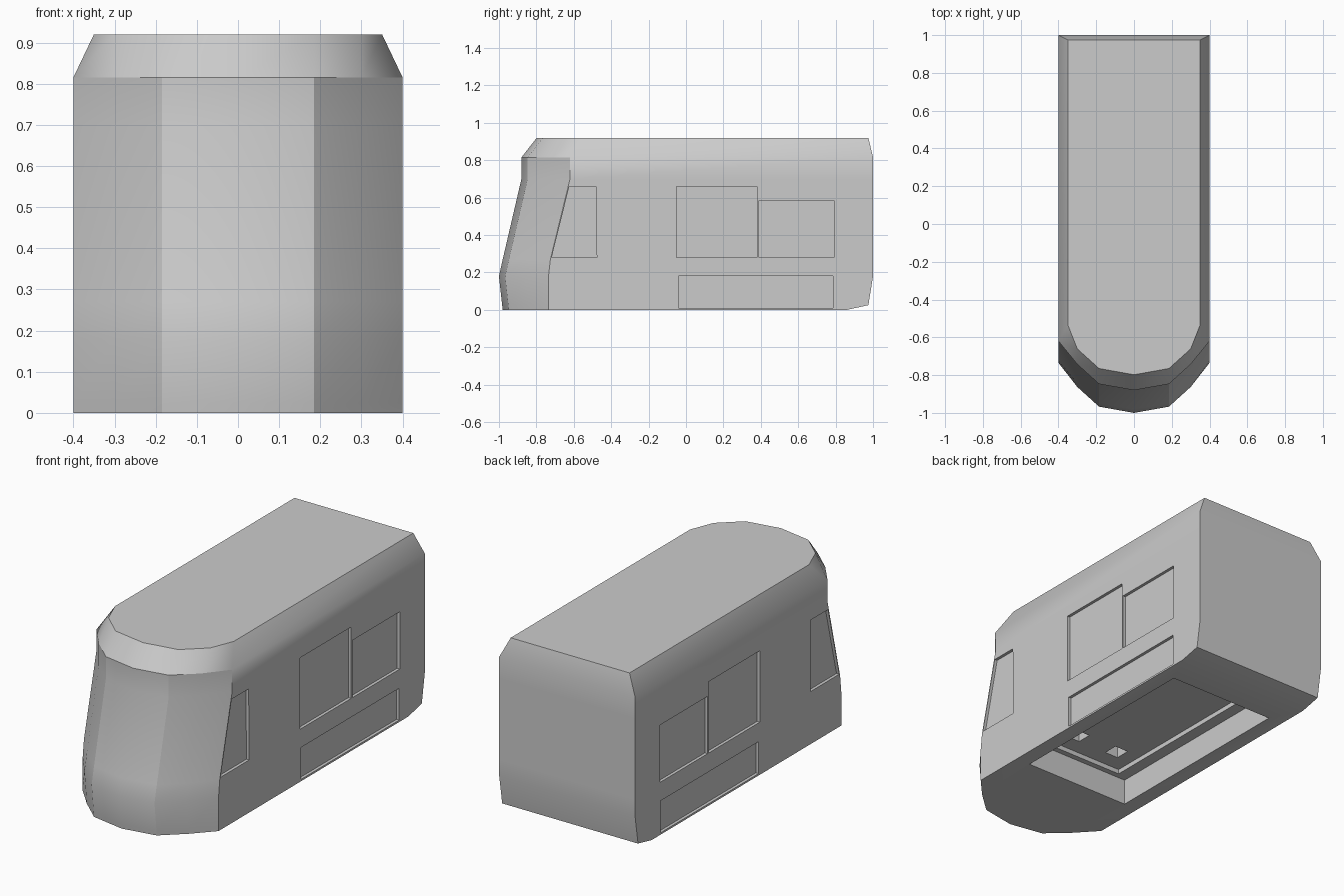
import bpy, bmesh, math

cube = bpy.data.objects.get("Cube")
if cube:
    bpy.data.objects.remove(cube, do_unlink=True)

grey = bpy.data.materials.new("plain_grey")
grey.use_nodes = True
colour = (0.6, 0.6, 0.6, 1)
grey.diffuse_color = colour
grey.node_tree.nodes["Principled BSDF"].inputs["Base Color"].default_value = colour


def loft(name, rings):
    """Closed solid through a stack of matching rings."""
    bm = bmesh.new()
    loops = [[bm.verts.new(p) for p in ring] for ring in rings]
    n = len(loops[0])
    for low, high in zip(loops, loops[1:]):
        for i in range(n):
            j = (i + 1) % n
            bm.faces.new((low[i], low[j], high[j], high[i]))
    bm.faces.new(loops[0])
    bm.faces.new(loops[-1])
    bmesh.ops.recalc_face_normals(bm, faces=bm.faces)
    mesh = bpy.data.meshes.new(name)
    bm.to_mesh(mesh)
    bm.free()
    obj = bpy.data.objects.new(name, mesh)
    mesh.materials.append(grey)
    bpy.context.collection.objects.link(obj)
    return obj


def carve(body, cutter):
    """Subtract the cutter and discard it."""
    cutter.hide_render = True
    mod = body.modifiers.new("carve", 'BOOLEAN')
    mod.operation = 'DIFFERENCE'
    mod.solver = 'EXACT'
    mod.object = cutter
    bpy.context.view_layer.objects.active = body
    bpy.ops.object.modifier_apply(modifier=mod.name)
    bpy.data.objects.remove(cutter, do_unlink=True)


def box(name, x0, x1, y0, y1, z0, z1):
    return loft(name, [[(x0, y0, z), (x1, y0, z), (x1, y1, z), (x0, y1, z)]
                       for z in (z0, z1)])


# Body levels: height, nose y, cab corner y, rear y, half width
levels = [
    (0, -0.98, -0.735, 0.86, 0.4),
    (0.025, -0.983, -0.735, 0.975, 0.4),
    (0.18, -1.0, -0.735, 1.0, 0.4),
    (0.27, -0.98, -0.725, 1.0, 0.4),
    (0.70, -0.88, -0.62, 1.0, 0.4),
    (0.815, -0.88, -0.62, 1.0, 0.4),
    (0.92, -0.798, -0.535, 0.975, 0.35),
]


def body_ring(z, nose, corner, rear, w):
    half = [(0.185, nose + 0.033), (0.3, nose + 0.137), (w, corner), (w, rear)]
    outline = [(0, nose)] + half + [(-x, y) for x, y in reversed(half)]
    return [(x, y, z) for x, y in outline]


body = loft("locomotive_body", [body_ring(*level) for level in levels])

# Shallow side recesses: cab window, two side windows, lower skirt panel
panels = [
    [(-0.718, 0.28), (-0.477, 0.28), (-0.482, 0.66), (-0.624, 0.66)],
    [(-0.05, 0.28), (0.38, 0.28), (0.38, 0.66), (-0.05, 0.66)],
    [(0.39, 0.28), (0.79, 0.28), (0.79, 0.585), (0.39, 0.585)],
    [(-0.04, 0.01), (0.785, 0.01), (0.785, 0.18), (-0.04, 0.18)],
]
for side in (-1, 1):
    for outline in panels:
        carve(body, loft("panel_cutter", [[(side * x, y, z) for y, z in outline]
                                          for x in (0.384, 0.5)]))

# Underside cavity with a stepped ceiling and two mounting pockets
carve(body, box("cavity_cutter", -0.315, 0.315, -0.45, 0.69, -0.1, 0.14))
carve(body, box("step_cutter", -0.25, 0.25, -0.42, 0.66, 0.05, 0.165))
for side in (-1, 1):
    x = side * 0.127
    carve(body, box("pocket_cutter", x - 0.04, x + 0.04, -0.33, -0.25, 0.1, 0.24))

# Soft shading across shallow bends, sharp corners elsewhere
bpy.ops.object.select_all(action='DESELECT')
body.select_set(True)
bpy.context.view_layer.objects.active = body
bpy.ops.object.shade_smooth_by_angle(angle=math.radians(30))
